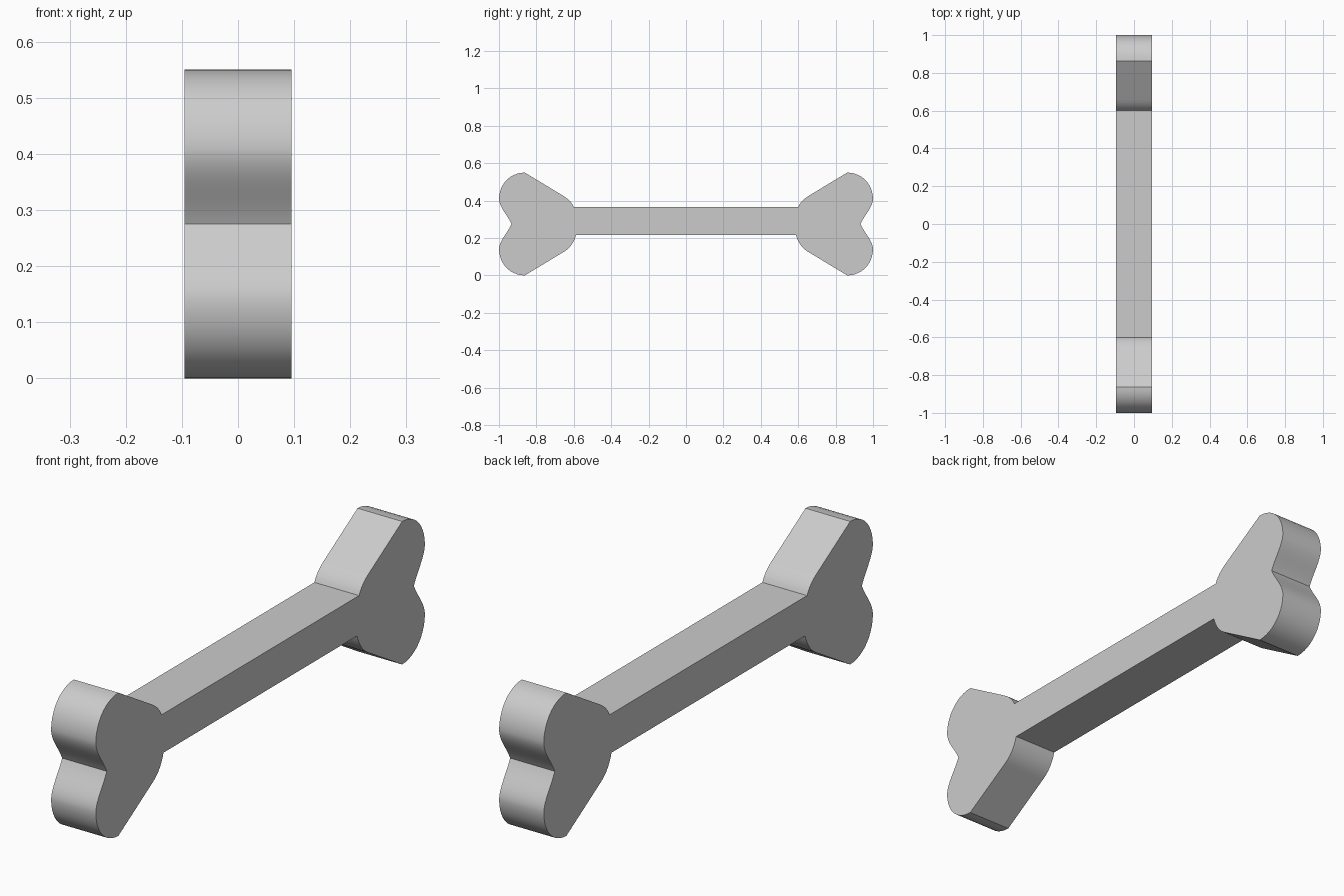
import bpy, bmesh
from mathutils import Vector
from mathutils.geometry import interpolate_bezier

if "Cube" in bpy.data.objects:
    bpy.data.objects.remove(bpy.data.objects["Cube"])

HALF_WIDTH = 0.095


def curve(*pts, steps=12):
    """Sampled cubic bezier in the (y, z) plane."""
    return [p.to_2d() for p in interpolate_bezier(*[Vector((*p, 0)) for p in pts], steps)]


def flip(pts):
    """Mirror about the middle height and reverse the order."""
    return [Vector((p.x, 0.55 - p.y)) for p in reversed(pts)]


# one rounded lobe: crown to notch
lobe = curve((.862, .55), (.94, .549), (.998, .49), (1.0, .41))
lobe += curve((1.0, .41), (.998, .362), (.955, .325), (.933, .275))[1:]

# flared necks between shaft and lobes
neck_top = curve((.60, .365), (.61, .39), (.63, .41), (.66, .428), steps=7)
neck_low = flip(curve((.588, .335), (.603, .385), (.628, .41), (.66, .428), steps=9))

# right half of the outline, then its mirror image
half = neck_top + lobe + flip(lobe)[1:] + neck_low
outline = half + [Vector((-p.x, p.y)) for p in reversed(half)]

# extrude the bone outline across x
bm = bmesh.new()
face = bm.faces.new([bm.verts.new((-HALF_WIDTH, p.x, p.y)) for p in outline])
ext = bmesh.ops.extrude_face_region(bm, geom=[face], use_keep_orig=True)
verts = [v for v in ext["geom"] if isinstance(v, bmesh.types.BMVert)]
bmesh.ops.translate(bm, verts=verts, vec=(2 * HALF_WIDTH, 0, 0))
bmesh.ops.recalc_face_normals(bm, faces=bm.faces)
mesh = bpy.data.meshes.new("bone")
bm.to_mesh(mesh)
bm.free()
bone = bpy.data.objects.new("bone", mesh)
bpy.context.collection.objects.link(bone)

# smooth lobes, crisp rims
bpy.context.view_layer.objects.active = bone
bone.select_set(True)
bpy.ops.object.shade_smooth_by_angle(angle=0.5)
